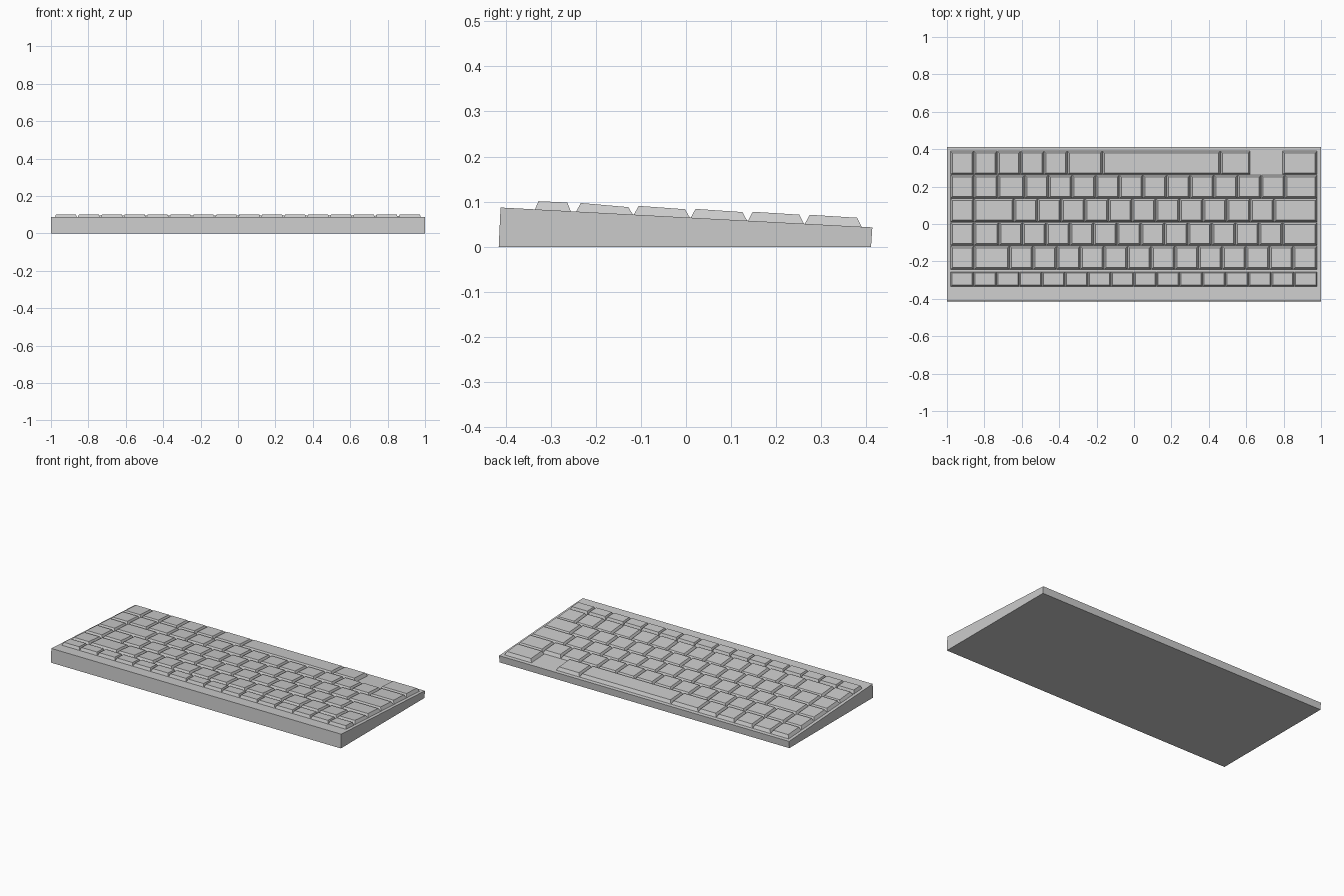
import bpy
import bmesh

cube = bpy.data.objects.get("Cube")
if cube:
    bpy.data.objects.remove(cube, do_unlink=True)

grey = bpy.data.materials.new("matte_grey")
grey.use_nodes = True
tone = (0.6, 0.6, 0.6, 1)
grey.diffuse_color = tone
grey.node_tree.nodes["Principled BSDF"].inputs["Base Color"].default_value = tone


def deck(y):
    """Height of the sloping top panel."""
    return 0.087 - 0.0534 * (y + 0.411)


def add_object(name, bm):
    bmesh.ops.recalc_face_normals(bm, faces=bm.faces)
    mesh = bpy.data.meshes.new(name)
    bm.to_mesh(mesh)
    bm.free()
    mesh.materials.append(grey)
    obj = bpy.data.objects.new(name, mesh)
    bpy.context.collection.objects.link(obj)


def add_hull(bm, lower, upper):
    """Join two four-cornered rings into a closed block."""
    a = [bm.verts.new(p) for p in lower]
    b = [bm.verts.new(p) for p in upper]
    bm.faces.new(a)
    bm.faces.new(b)
    for i in range(4):
        j = (i + 1) % 4
        bm.faces.new((a[i], a[j], b[j], b[i]))


def ring(x0, x1, y0, y1, z0, z1):
    return [(x0, y0, z0), (x1, y0, z0), (x1, y1, z1), (x0, y1, z1)]


def add_key(bm, x0, x1, y0, y1, inset, rise):
    """Tapered keycap sitting on the panel."""
    sink = 0.001
    t0, t1 = y0 + inset, y1 - inset
    add_hull(bm,
             ring(x0, x1, y0, y1, deck(y0) - sink, deck(y1) - sink),
             ring(x0 + inset, x1 - inset, t0, t1,
                  deck(t0) + rise[0], deck(t1) + rise[1]))


# Wedge-shaped case
bm = bmesh.new()
add_hull(bm, ring(-1, 1, -0.415, 0.41, 0, 0),
         ring(-1, 1, -0.411, 0.413, deck(-0.411), deck(0.413)))
add_object("case", bm)

# Key rows: name, y range, inset, rise, key widths (negative = empty space)
LEFT, RIGHT, UNIT, SMALL = -0.981, 0.98, 0.1264, 0.1225
ROWS = [
    ("function_keys", -0.335, -0.255, 0.008, (0.0185, 0.019), [SMALL] * 15),
    ("number_keys", -0.244, -0.117, 0.011, (0.0195, 0.016),
     [0.125, 0.19] + [UNIT] * 12),
    ("upper_letter_keys", -0.116, 0.009, 0.011, (0.02, 0.018),
     [0.125, 0.134] + [UNIT] * 12),
    ("home_row_keys", 0.01, 0.136, 0.011, (0.02, 0.0185),
     [0.125, 0.214] + [UNIT] * 11),
    ("lower_letter_keys", 0.137, 0.262, 0.011, (0.0205, 0.0195),
     [0.125, 0.128, 0.144] + [UNIT] * 11),
    ("space_bar_row", 0.263, 0.39, 0.011, (0.0205, 0.0195),
     [0.125] * 5 + [0.187, 0.631, 0.16, -0.171]),
]
for name, y0, y1, inset, rise, widths in ROWS:
    bm = bmesh.new()
    x = LEFT
    for w in widths:
        if w > 0:
            add_key(bm, x, x + w, y0, y1, inset, rise)
        x += abs(w)
    # The last key fills the row to the margin
    add_key(bm, x, RIGHT, y0, y1, inset, rise)
    add_object(name, bm)
